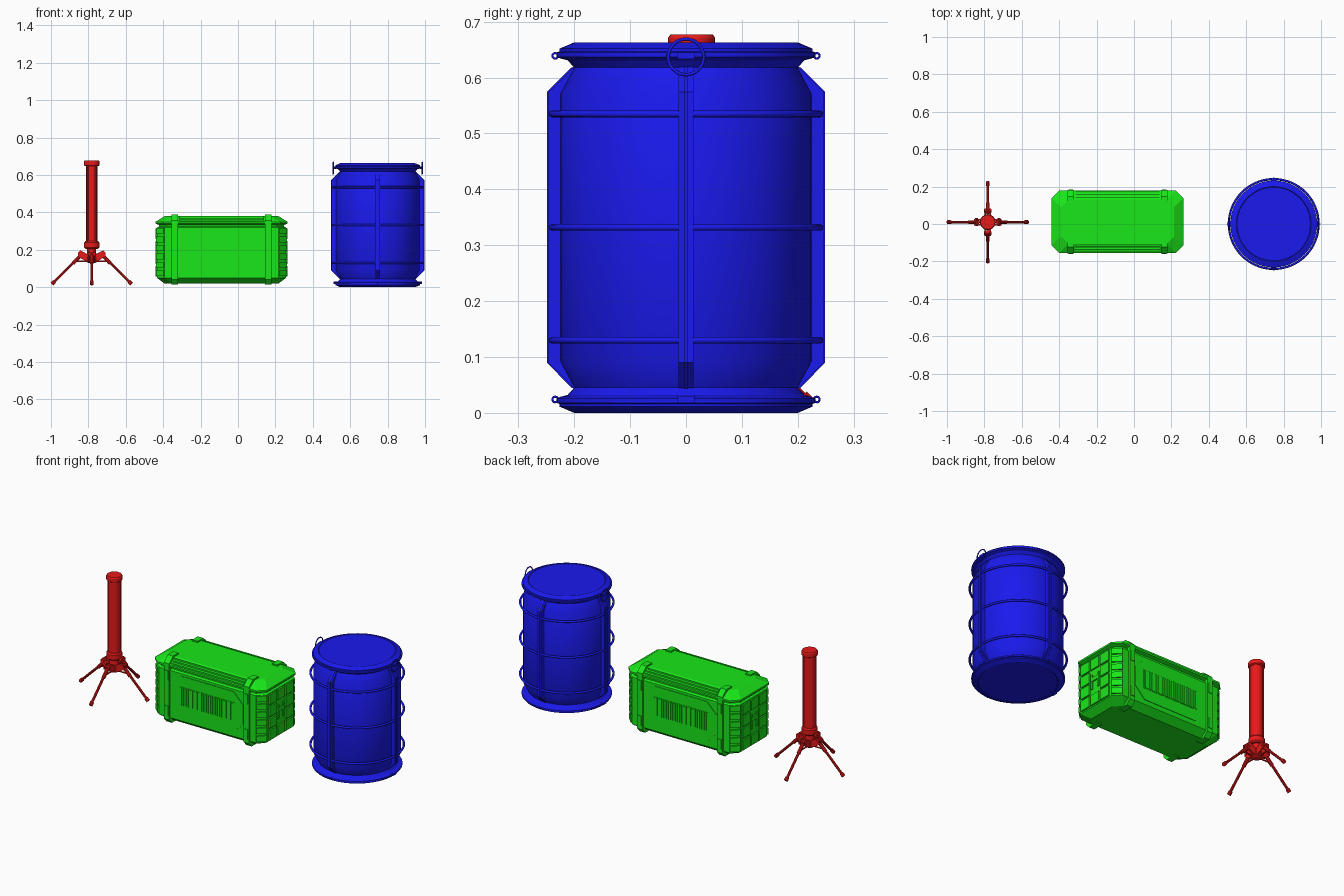
import bpy, bmesh
from math import pi, sin, cos
from mathutils import Vector, Matrix

if "Cube" in bpy.data.objects:
    bpy.data.objects.remove(bpy.data.objects["Cube"])


def colour(name, rgb):
    m = bpy.data.materials.new(name)
    m.diffuse_color = (*rgb, 1)
    m.use_nodes = True
    m.node_tree.nodes["Principled BSDF"].inputs["Base Color"].default_value = m.diffuse_color
    return m


RED = colour("red", (0.8, 0.01, 0.01))
GREEN = colour("green", (0.01, 0.8, 0.01))
BLUE = colour("blue", (0.01, 0.01, 0.85))


def loft(name, rings, mat, smooth=False, caps=True):
    """Skin a stack of equal-sized rings of points."""
    bm = bmesh.new()
    rows = [[bm.verts.new(p) for p in ring] for ring in rings]
    n = len(rows[0])
    for a, b in zip(rows, rows[1:]):
        for i in range(n):
            j = (i + 1) % n
            bm.faces.new((a[i], a[j], b[j], b[i]))
    if caps:
        bm.faces.new(rows[0])
        bm.faces.new(rows[-1])
    bmesh.ops.recalc_face_normals(bm, faces=bm.faces)
    me = bpy.data.meshes.new(name)
    bm.to_mesh(me)
    bm.free()
    ob = bpy.data.objects.new(name, me)
    bpy.context.collection.objects.link(ob)
    me.materials.append(mat)
    if smooth:
        bpy.context.view_layer.objects.active = ob
        bpy.ops.object.select_all(action='DESELECT')
        ob.select_set(True)
        bpy.ops.object.shade_smooth_by_angle(angle=pi / 6)
    return ob


def lathe(name, c, profile, mat, n=48):
    return loft(name, [[(c[0] + r * cos(2 * pi * i / n), c[1] + r * sin(2 * pi * i / n), z)
                        for i in range(n)] for r, z in profile], mat, True)


def rod(name, a, b, r, mat, n=10):
    a, b = Vector(a), Vector(b)
    q = (b - a).to_track_quat('Z', 'Y')
    circ = [q @ Vector((r * cos(2 * pi * i / n), r * sin(2 * pi * i / n), 0)) for i in range(n)]
    return loft(name, [[a + p for p in circ], [b + p for p in circ]], mat, True)


def box(name, c, size, mat, rot=0):
    R, (x, y, z) = Matrix.Rotation(rot, 3, 'Z'), [s / 2 for s in size]
    return loft(name, [[Vector(c) + R @ Vector((sx * x, sy * y, h))
                        for sx, sy in ((-1, -1), (1, -1), (1, 1), (-1, 1))] for h in (-z, z)], mat)


def ring(name, loc, R, r, mat, rot=(0, 0, 0), n=48):
    bpy.ops.mesh.primitive_torus_add(location=loc, rotation=rot, major_radius=R, minor_radius=r,
                                     major_segments=n, minor_segments=8)
    ob = bpy.context.object
    ob.name = name
    ob.data.materials.append(mat)
    bpy.ops.object.shade_smooth_by_angle(angle=pi / 3)


# ---------------- Barrel ----------------
B = Vector((0.747, 0.0, 0))
H = 0.663
half = [(0.196, 0.003), (0.2, 0.0), (0.226, 0.011), (0.226, 0.016), (0.232, 0.018), (0.232, 0.026),
        (0.224, 0.029), (0.212, 0.032), (0.2, 0.045), (0.225, 0.092)]
lathe("barrel_body", B, half + [(r, H - z) for r, z in reversed(half)], BLUE, 64)

for z in (0.13, 0.332, 0.535):
    ring("barrel_hoop", B + Vector((0, 0, z)), 0.240, 0.006, BLUE, n=64)

# Vertical straps follow the body on four sides, each with a centre rib
strap = [(0.19, 0.04), (0.202, 0.045), (0.246, 0.09), (0.246, 0.574), (0.202, 0.618), (0.19, 0.622)]
rib = [(r + (0.003 if r > 0.2 else 0), z) for r, z in strap]
for k in range(4):
    R = Matrix.Rotation(k * pi / 2, 3, 'Z')
    for nm, prof, w in (("barrel_strap", strap, 0.013), ("barrel_strap_rib", rib, 0.004)):
        loft(nm, [[B + R @ Vector((r, s, z)) for r, z in prof] for s in (-w, w)], BLUE)

# Carrying rings and small lugs on both rims
for s in (-1, 1):
    ring("barrel_carry_ring", B + Vector((s * 0.238, 0, 0.637)), 0.032, 0.003, BLUE, (0, pi / 2, 0), 24)
    for z in (0.024, H - 0.024):
        ring("barrel_lug", B + Vector((0, s * 0.234, z)), 0.005, 0.002, BLUE, (0, pi / 2, 0), 12)
        box("barrel_clasp", B + Vector((s * 0.23, 0, z)), (0.014, 0.03, 0.012), BLUE)

# ---------------- Crate ----------------
C = Vector((-0.088, 0.012, 0))
HX, HY, CH = 0.345, 0.16, 0.04


def octagon(c, hx, hy, ch):
    return [(c + sx * (hx - (ch if f else 0)), sy * (hy - (0 if f else ch)))
            for sx, sy, fs in ((1, 1, (0, 1)), (-1, 1, (1, 0)), (-1, -1, (0, 1)), (1, -1, (1, 0)))
            for f in fs]


levels = [(0.04, 0.02), (0, 0.05), (0, 0.318), (0.01, 0.325), (0.01, 0.333), (-0.007, 0.34),
          (-0.007, 0.35), (0.042, 0.381)]
loft("crate_body", [[(x, C.y + y, z) for x, y in octagon(C.x, HX - d, HY - d, CH)]
                    for d, z in levels], GREEN)

for sy in (-1, 1):
    # Octagonal side panel with a slatted grille
    for nm, hx, z0, hz, ch, y in (("crate_side_panel", 0.225, 0.19, 0.115, 0.06, 0.163),
                                  ("crate_grille_back", 0.172, 0.192, 0.053, 0.002, 0.1645)):
        loft(nm, [[(x, C.y + sy * d, z0 + z) for x, z in octagon(C.x, hx, hz, ch)]
                  for d in (0.15, y)], GREEN)
    for i in range(24):
        box("crate_grille_slat", C + Vector((-0.161 + i * 0.014, sy * 0.164, 0.192)),
            (0.007, 0.008, 0.1), GREEN)
    # Long ridges on the lid bevel
    for y, z in ((0.158, 0.357), (0.144, 0.366), (0.130, 0.375)):
        box("crate_lid_ridge", C + Vector((0, sy * y, z)), (0.45, 0.007, 0.009), GREEN)
    for sx in (-1, 1):
        # Clamp straps wrapping over the top and bottom edges
        clamp = [(0.085, 0.37), (0.085, 0.389), (0.135, 0.389), (0.169, 0.358), (0.169, 0.04),
                 (0.145, 0.015), (0.085, 0.015), (0.085, 0.04), (0.14, 0.06), (0.14, 0.34)]
        loft("crate_clamp", [[(C.x + sx * 0.25 + w, C.y + sy * y, z) for y, z in clamp]
                             for w in (-0.017, 0.017)], GREEN)
        for z in (0.09, 0.29):
            box("crate_clamp_latch", C + Vector((sx * 0.25, sy * 0.168, z)), (0.022, 0.01, 0.055), GREEN)
        # Ribbed corners
        for i in range(6):
            box("crate_corner_rib", C + Vector((sx * (HX - CH / 2), sy * (HY - CH / 2), 0.075 + i * 0.045)),
                (0.056, 0.014, 0.032), GREEN, -sx * sy * pi / 4)

# End pads in a grid with a carry handle in the middle
for sx in (-1, 1):
    for i in range(3):
        for j in range(4):
            if i == 1 and j in (1, 2):
                continue
            box("crate_end_pad", C + Vector((sx * 0.346, (i - 1) * 0.074, 0.085 + j * 0.067)),
                (0.014, 0.064, 0.057), GREEN)
    box("crate_handle", C + Vector((sx * 0.347, 0, 0.2)), (0.012, 0.06, 0.02), GREEN)
    for s in (-1, 1):
        box("crate_handle_mount", C + Vector((sx * 0.346, s * 0.025, 0.187)), (0.012, 0.012, 0.08), GREEN)

# ---------------- Standing lamp on four legs ----------------
L = Vector((-0.782, 0.01, 0))
lathe("lamp_column", L, [(0.032, 0.235), (0.032, 0.66)], RED, 24)
lathe("lamp_cap", L, [(0.036, 0.648), (0.042, 0.652), (0.042, 0.671), (0.038, 0.677)], RED, 24)
lathe("lamp_collar", L, [(0.034, 0.205), (0.041, 0.212), (0.041, 0.238), (0.035, 0.246)], RED, 24)
lathe("lamp_neck", L, [(0.02, 0.13), (0.028, 0.135), (0.028, 0.16), (0.024, 0.185), (0.024, 0.21)], RED, 16)
for k in range(4):
    R = Matrix.Rotation(k * pi / 2, 3, 'Z')
    D = Matrix.Rotation(k * pi / 2 + pi / 4, 3, 'Z')

    def at(r, t, z, M=R):
        return L + M @ Vector((r, t, z))
    # Slim rails along the column
    box("lamp_rail", at(0.032, 0, 0.447, D), (0.008, 0.01, 0.41), RED, k * pi / 2 + pi / 4)
    # Hinge bracket, pivot, leg and foot
    for t in (-0.013, 0.013):
        outline = [(0.02, 0.135), (0.05, 0.15), (0.074, 0.165), (0.074, 0.185), (0.06, 0.197), (0.02, 0.175)]
        loft("lamp_bracket", [[at(r, t + w, z) for r, z in outline] for w in (-0.004, 0.004)], RED)
    rod("lamp_pivot", at(0.06, -0.021, 0.178), at(0.06, 0.021, 0.178), 0.009, RED)
    rod("lamp_leg_sleeve", at(0.05, 0, 0.178), at(0.1, 0, 0.127), 0.01, RED)
    rod("lamp_leg", at(0.06, 0, 0.168), at(0.208, 0, 0.022), 0.007, RED)
    rod("lamp_foot", at(0.199, 0, 0.031), at(0.213, 0, 0.017), 0.0105, RED)
    rod("lamp_brace", at(0.015, 0, 0.138), at(0.092, 0, 0.138), 0.004, RED, 8)
